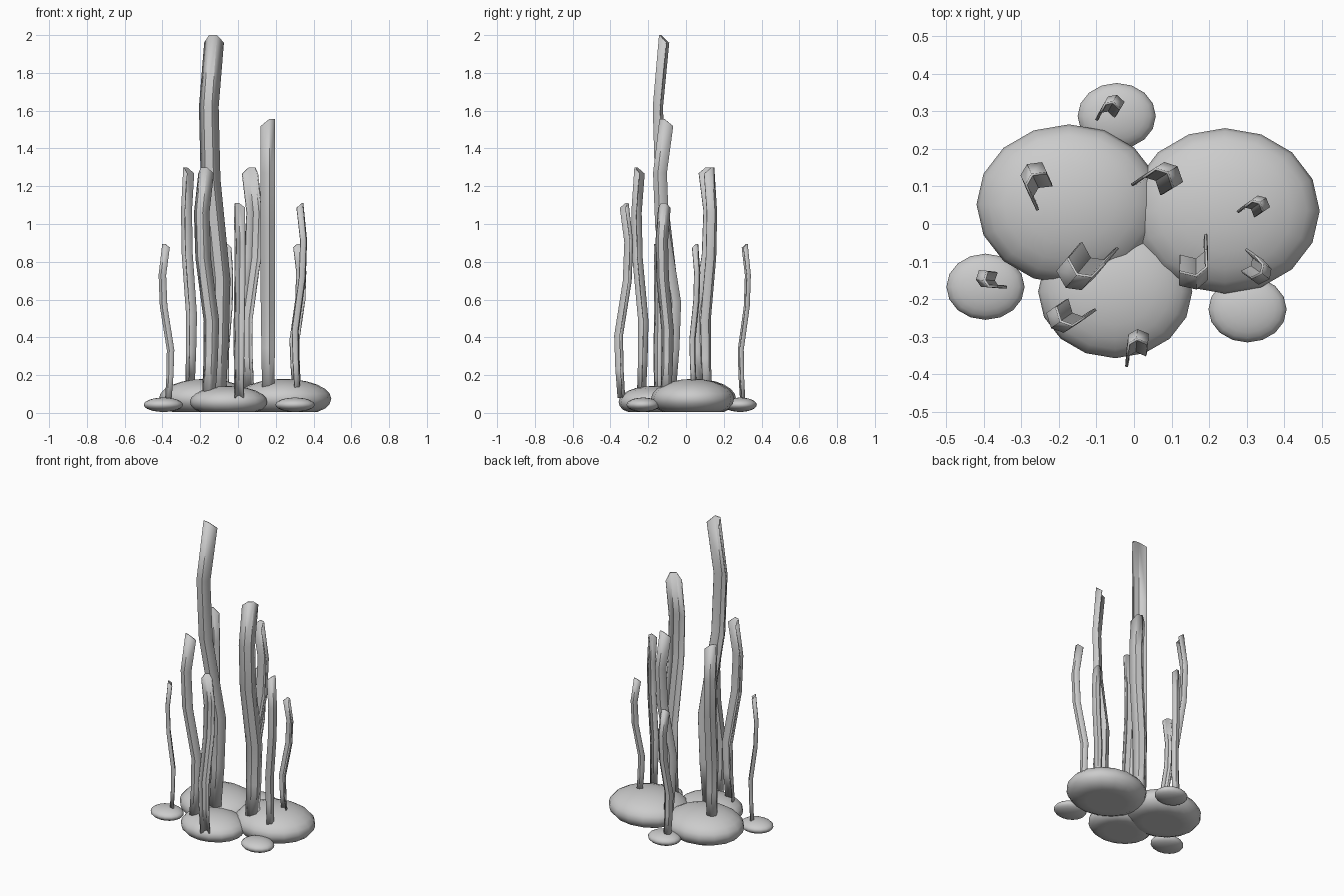
import bpy, bmesh
from math import sin, cos, radians

if "Cube" in bpy.data.objects:
    bpy.data.objects.remove(bpy.data.objects["Cube"])


def add_object(name, bm):
    mesh = bpy.data.meshes.new(name)
    bm.to_mesh(mesh)
    bm.free()
    obj = bpy.data.objects.new(name, mesh)
    bpy.context.collection.objects.link(obj)
    return obj


def shade(obj, angle):
    bpy.ops.object.select_all(action='DESELECT')
    obj.select_set(True)
    bpy.context.view_layer.objects.active = obj
    bpy.ops.object.shade_smooth_by_angle(angle=radians(angle))


def rock(name, x, y, z, rx, ry, rz):
    """Squashed pebble, flattened where it meets the floor."""
    bm = bmesh.new()
    bmesh.ops.create_uvsphere(bm, u_segments=16, v_segments=12, radius=1)
    for v in bm.verts:
        v.co = (x + v.co.x * rx, y + v.co.y * ry, max(0.005, z + v.co.z * rz))
    shade(add_object(name, bm), 60)


# Shared S-bend: (fraction of height, sideways bow relative to the bulge)
BEND = [(0, -1), (0.15, -1.25), (0.32, -1.35), (0.6, -0.2), (0.8, 0), (1, -0.6)]
# Channel cross-section: (across, outward), in widths
SECTION = [(-0.5, -0.2), (-0.2, 0.2), (0.2, 0.2), (0.5, -0.2)]


def blade(name, x, y, base, top, width, facing, bow_dir):
    """Gutter-shaped leaf; x, y is its centre at the upper bulge."""
    a, b = radians(facing), radians(bow_dir)
    bm = bmesh.new()
    rings = []
    for t, bow in BEND:
        w = width * (0.85 + 0.15 * min(1, t * 3))
        s = 0.036 * top * bow
        ring = []
        for across, out in SECTION:
            u, v = out * w, across * w
            z = base + t * (top - base) + ((out - 0.2) * w if t == 1 else 0)
            ring.append(bm.verts.new((x + s * cos(b) + u * cos(a) - v * sin(a),
                                      y + s * sin(b) + u * sin(a) + v * cos(a), z)))
        rings.append(ring)
    for lo, hi in zip(rings, rings[1:]):
        for i in range(len(SECTION) - 1):
            bm.faces.new((lo[i], lo[i + 1], hi[i + 1], hi[i]))
    obj = add_object(name, bm)
    mod = obj.modifiers.new("thickness", 'SOLIDIFY')
    mod.thickness = 0.007
    mod.offset = 0
    shade(obj, 30)


# Three large rocks and three pebbles
rock("rock_left", -0.173, 0.052, 0.075, 0.246, 0.213, 0.105)
rock("rock_right", 0.242, 0.035, 0.075, 0.252, 0.22, 0.105)
rock("rock_front", -0.05, -0.18, 0.058, 0.205, 0.177, 0.084)
for i, (px, py) in enumerate([(-0.395, -0.167), (0.302, -0.227), (-0.046, 0.287)]):
    rock(f"pebble_{i + 1}", px, py, 0.043, 0.104, 0.088, 0.038)

# Leaves: x, y, base z, top z, width, facing, bow direction
BLADES = [
    (-0.157, -0.150, 0.10, 2.00, 0.100, 262, 230),
    (0.168, -0.145, 0.13, 1.555, 0.092, 310, 270),
    (-0.197, -0.265, 0.10, 1.30, 0.082, 250, 215),
    (-0.277, 0.135, 0.15, 1.30, 0.078, 150, 115),
    (0.092, 0.140, 0.11, 1.30, 0.085, 72, 32),
    (0.005, -0.300, 0.08, 1.11, 0.062, 120, 85),
    (0.348, -0.130, 0.12, 1.11, 0.062, 350, 325),
    (-0.403, -0.150, 0.07, 0.895, 0.050, 215, 175),
    (-0.055, 0.328, 0.07, 0.895, 0.052, 100, 60),
    (0.337, 0.060, 0.15, 0.895, 0.050, 75, 35),
]
for i, b in enumerate(BLADES):
    blade(f"leaf_{i + 1}", *b)
